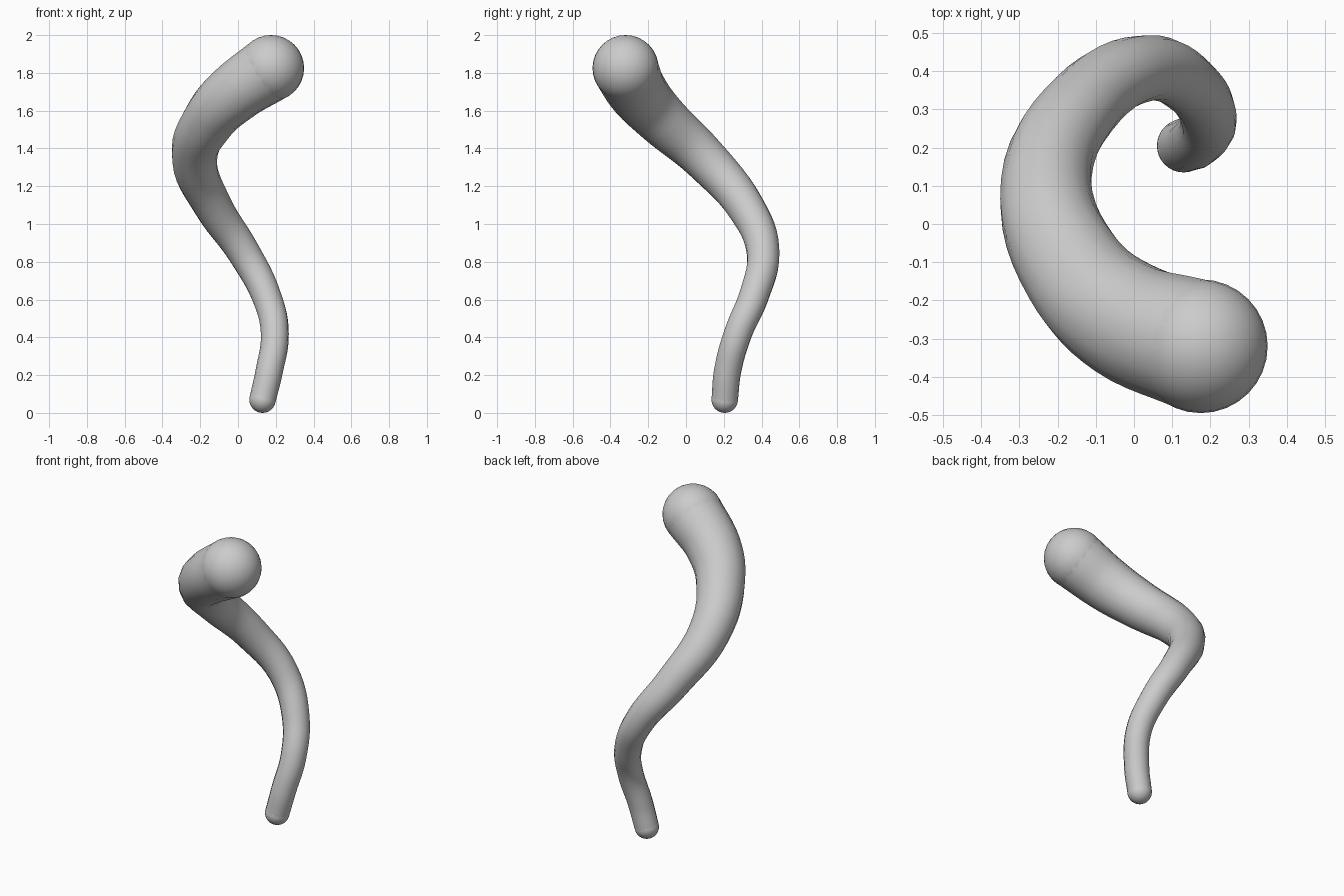
import bpy

cube = bpy.data.objects.get("Cube")
if cube:
    bpy.data.objects.remove(cube, do_unlink=True)

# Single clay grey
grey = bpy.data.materials.new("light grey")
grey.use_nodes = True
grey.diffuse_color = (0.6, 0.6, 0.6, 1)
grey.node_tree.nodes["Principled BSDF"].inputs["Base Color"].default_value = (0.6, 0.6, 0.6, 1)

# Centre line of the spiral horn from thin foot to thick tip: x, y, z, radius
path = [
    (0.13, 0.205, 0.07, 0.070),
    (0.165, 0.22, 0.22, 0.072),
    (0.195, 0.275, 0.42, 0.074),
    (0.15, 0.36, 0.62, 0.079),
    (0.03, 0.408, 0.85, 0.087),
    (-0.13, 0.315, 1.09, 0.101),
    (-0.23, 0.10, 1.345, 0.120),
    (-0.15, -0.13, 1.555, 0.141),
    (-0.02, -0.25, 1.69, 0.158),
    (0.175, -0.32, 1.825, 0.175),
]

# Tapered tube swept along the centre line
curve = bpy.data.curves.new("spiral_path", "CURVE")
curve.dimensions = "3D"
curve.bevel_depth = 1
curve.bevel_resolution = 6
curve.resolution_u = 6
curve.twist_mode = "MINIMUM"
spline = curve.splines.new("BEZIER")
spline.bezier_points.add(len(path) - 1)
for point, (x, y, z, r) in zip(spline.bezier_points, path):
    point.co = (x, y, z)
    point.radius = r
    point.handle_left_type = point.handle_right_type = "AUTO"
helper = bpy.data.objects.new("path_helper", curve)
bpy.context.collection.objects.link(helper)
graph = bpy.context.evaluated_depsgraph_get()
mesh = bpy.data.meshes.new_from_object(helper.evaluated_get(graph))
bpy.data.objects.remove(helper, do_unlink=True)
tube = bpy.data.objects.new("spiral_tube", mesh)
bpy.context.collection.objects.link(tube)

# Round ends
parts = [tube]
for name, (x, y, z, r) in (("foot_ball", path[0]), ("tip_ball", path[-1])):
    bpy.ops.mesh.primitive_uv_sphere_add(segments=32, ring_count=16, radius=r, location=(x, y, z))
    ball = bpy.context.object
    ball.name = name
    parts.append(ball)

for part in parts:
    part.data.materials.clear()
    part.data.materials.append(grey)
    for face in part.data.polygons:
        face.use_smooth = True
        face.material_index = 0
